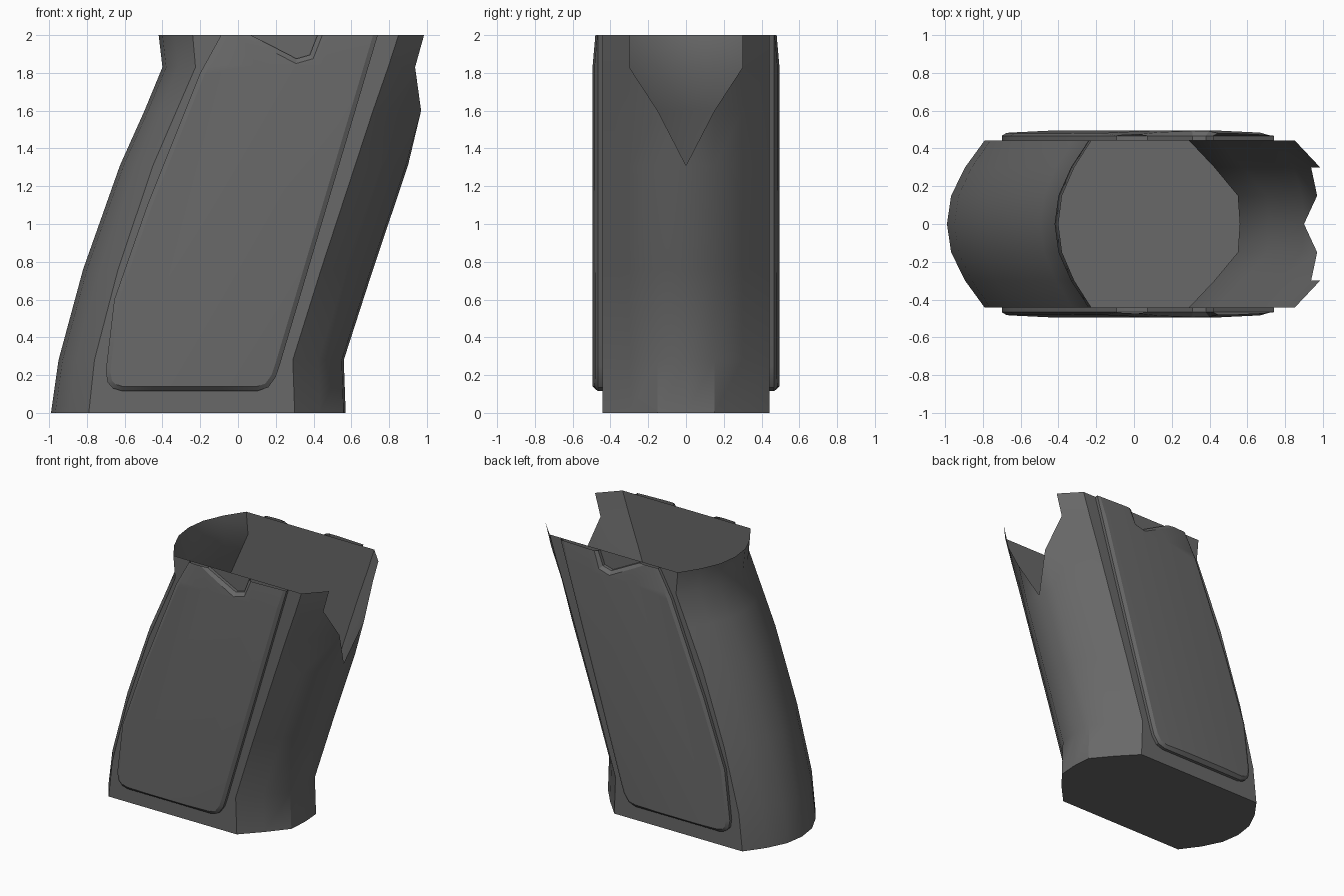
import bpy, bmesh, math
from mathutils import Vector

cube = bpy.data.objects.get("Cube")
if cube:
    bpy.data.objects.remove(cube, do_unlink=True)

# One dark grey material for the whole grip
grey = bpy.data.materials.new("dark_grey")
grey.use_nodes = True
colour = (0.14, 0.14, 0.14, 1)
grey.diffuse_color = colour
grey.node_tree.nodes["Principled BSDF"].inputs["Base Color"].default_value = colour


def finish(bm, name, angle):
    mesh = bpy.data.meshes.new(name)
    bm.to_mesh(mesh)
    bm.free()
    mesh.materials.append(grey)
    obj = bpy.data.objects.new(name, mesh)
    bpy.context.collection.objects.link(obj)
    bpy.ops.object.select_all(action='DESELECT')
    obj.select_set(True)
    bpy.context.view_layer.objects.active = obj
    bpy.ops.object.shade_smooth_by_angle(angle=math.radians(angle))
    return obj


# Grip shell: height, back crest x, back side x, front side x, front crest x
LEVELS = [
    (0, -.99, -.79, .30, .57),
    (.28, -.95, -.76, .29, .56),
    (.76, -.82, -.635, .44, .715),
    (1.31, -.625, -.45, .62, .90),
    (1.60, -.495, -.325, .715, .98),
    (1.83, -.40, -.225, .795, 1.08),
    (2, -.42, -.24, .85, 1.12),
]
# Rounding from crest to flat side: y, then share of the way to each crest
ROUND = [(0, 1, 1), (.15, .96, .89), (.3, .5, .52), (.443, 0, 0)]


def section(level):
    z, back, back_side, front_side, front = level
    half = [(front_side + (front - front_side) * f, y) for y, f, b in ROUND]
    half += [(back_side + (back - back_side) * b, y) for y, f, b in reversed(ROUND)]
    ring = half + [(x, -y) for x, y in half[-2:0:-1]]
    return [Vector((x, y, z)) for x, y in ring]


bm = bmesh.new()
rings = [[bm.verts.new(p) for p in section(lv)] for lv in LEVELS]
count = len(rings[0])
# Highest level kept on each front column, leaving the pointed notch open
limit = {0: 3, 1: 4, count - 1: 4}
bm.faces.new(reversed(rings[0]))
for k in range(len(rings) - 1):
    for i in range(count):
        j = (i + 1) % count
        corners = [(k, i), (k, j), (k + 1, j), (k + 1, i)]
        kept = [rings[a][b] for a, b in corners if a <= limit.get(b, len(rings))]
        if len(kept) > 2:
            bm.faces.new(kept)
loose = [v for v in bm.verts if not v.link_faces]
bmesh.ops.delete(bm, geom=loose, context='VERTS')
finish(bm, "grip_shell", 35)

# Side panel outline in x and z, running past the top before trimming
OUTLINE = [Vector(p) for p in (
    (-.70, .22), (-.69, .16), (-.66, .13), (-.61, .115),
    (.10, .115), (.16, .135), (.20, .19), (.22, .25),
    (.749, 2.03), (.432, 2.03), (.38, 1.895), (.31, 1.875), (.01, 2.03),
    (-.073, 2.03), (-.2, 1.8), (-.48, 1.1), (-.655, .6))]


def inset(points, d):
    result = []
    for i, p in enumerate(points):
        a = (p - points[i - 1]).normalized()
        b = (points[(i + 1) % len(points)] - p).normalized()
        na, nb = Vector((-a.y, a.x)), Vector((-b.y, b.x))
        result.append(p + (na + nb) * d / (1 + na.dot(nb)))
    return result


# Panel: upright wall, bevel and gently crowned face
bm = bmesh.new()
loops = []
for d, y in ((0, -.443), (0, -.467), (.024, -.494)):
    loops.append([bm.verts.new((p.x, y, p.y)) for p in inset(OUTLINE, d)])
n = len(OUTLINE)
for low, high in zip(loops, loops[1:]):
    for i in range(n):
        j = (i + 1) % n
        bm.faces.new((low[i], low[j], high[j], high[i]))
bm.faces.new(loops[-1])


def cut(point, normal, clear=False):
    bm.normal_update()
    bmesh.ops.bisect_plane(bm, geom=bm.verts[:] + bm.edges[:] + bm.faces[:],
                           plane_co=point, plane_no=normal, clear_outer=clear)


SLANT, MID = .317, -.31
cut((0, 0, 2), (0, 0, 1), True)
cut((0, 0, 1.84), (0, 0, 1))
for side in (-1, 1):
    cut((MID + side * .18, 0, 0), (1, 0, -SLANT))
# Lower the face towards its long edges and its top
for v in bm.verts:
    if v.co.y < -.493:
        off = abs(v.co.x - MID - SLANT * v.co.z) - .18
        v.co.y += .012 * max(0, off / .25) + .014 * max(0, (v.co.z - 1.84) / .16)
panel = finish(bm, "side_panels", 20)
mirror = panel.modifiers.new("other_side", 'MIRROR')
mirror.use_axis = (False, True, False)
mirror.use_mirror_merge = False
